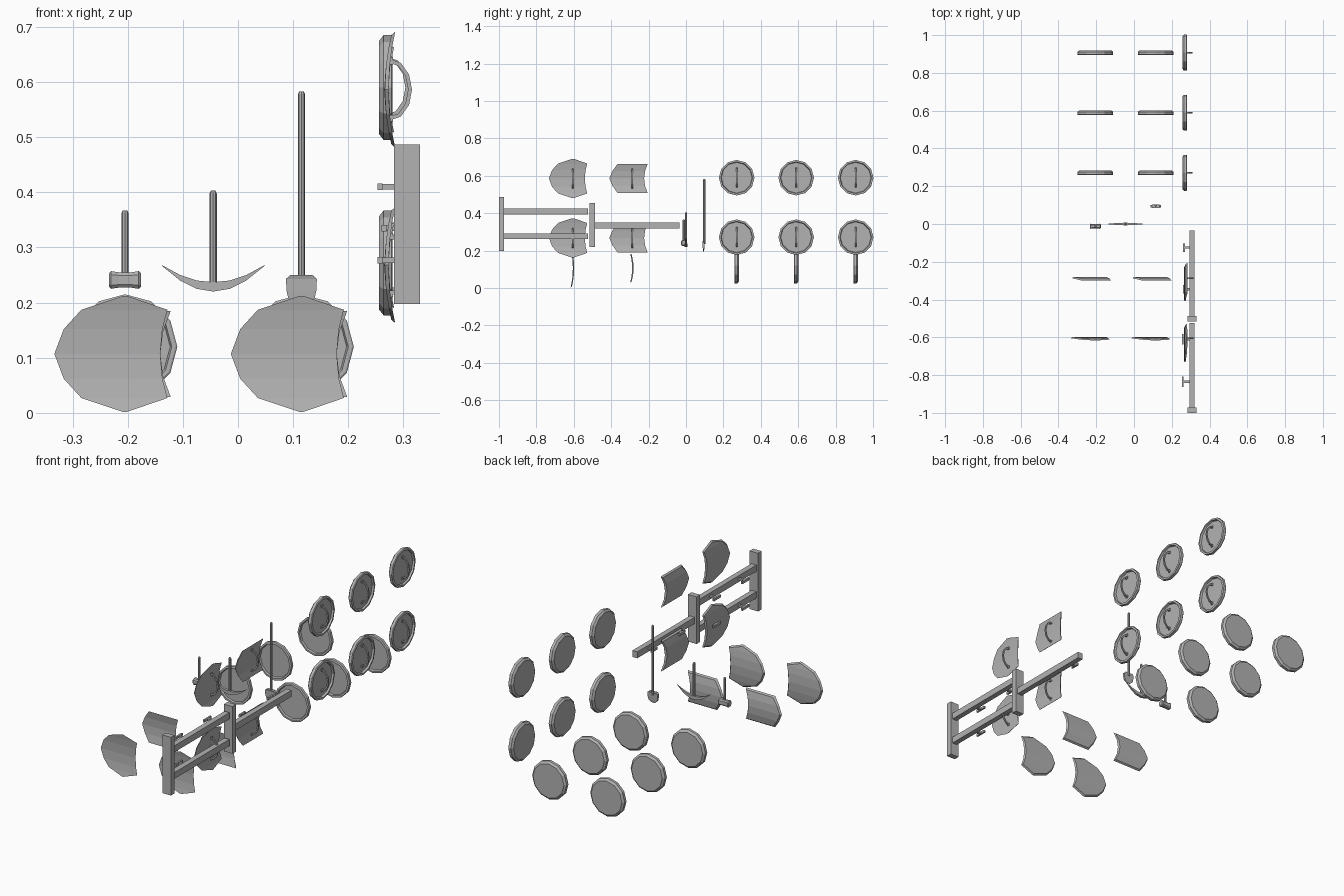
import bpy, bmesh, math
from mathutils import Matrix, Vector

if "Cube" in bpy.data.objects:
    bpy.data.objects.remove(bpy.data.objects["Cube"])

GREY = bpy.data.materials.new("plain_grey")
GREY.use_nodes = True
TONE = (0.45, 0.45, 0.45, 1)
GREY.diffuse_color = TONE
GREY.node_tree.nodes["Principled BSDF"].inputs["Base Color"].default_value = TONE


def finish(name, bm, matrix=Matrix()):
    bmesh.ops.recalc_face_normals(bm, faces=bm.faces)
    mesh = bpy.data.meshes.new(name)
    bm.to_mesh(mesh)
    bm.free()
    mesh.materials.append(GREY)
    ob = bpy.data.objects.new(name, mesh)
    ob.matrix_world = matrix
    bpy.context.collection.objects.link(ob)
    return ob


def add_loft(bm, sections):
    """Skin a row of equal-sized closed sections and cap both ends."""
    rings = [[bm.verts.new(p) for p in s] for s in sections]
    n = len(rings[0])
    for a, b in zip(rings, rings[1:]):
        for i in range(n):
            j = (i + 1) % n
            bm.faces.new((a[i], a[j], b[j], b[i]))
    bm.faces.new(rings[0])
    bm.faces.new(rings[-1])


def loft(name, sections, matrix=Matrix()):
    bm = bmesh.new()
    add_loft(bm, sections)
    return finish(name, bm, matrix)


def add_box(bm, lo, hi):
    (x0, y0, z0), (x1, y1, z1) = lo, hi
    add_loft(bm, [[(x0, y0, z), (x1, y0, z), (x1, y1, z), (x0, y1, z)] for z in (z0, z1)])


def circle(x, y, z, r, n=8):
    return [(x + r * math.cos(math.tau * i / n), y + r * math.sin(math.tau * i / n), z)
            for i in range(n)]


# Shields face local +y
def round_shield(name, matrix):
    profile = [(0.085, 0.012), (0.095, 0.004), (0.095, -0.010), (0.092, -0.012),
               (0.085, -0.012), (0.082, -0.003)]
    turn = Matrix.Rotation(math.radians(-90), 4, "X")
    loft(name, [circle(0, 0, y, r, 12) for r, y in profile], matrix @ turn)


def bowed_shield(name, matrix, rows, bow, thick):
    """rows: height, left and right edge of the upper half, mirrored downwards."""
    top = rows[-1][0]
    sections = []
    full = [(-z, l, r) for z, l, r in reversed(rows[1:])] + rows
    for z, l, r in full:
        d = -bow * (z / top) ** 2
        inset = min(0.006, (r - l) / 3)
        zf = z * (1 - 0.006 / top)
        sections.append([(l, d, z), (r, d, z), (r - inset, d + thick, zf),
                         (l + inset, d + thick, zf)])
    loft(name, sections, matrix)


POINTED = [(0, -0.128, 0.064), (0.045, -0.111, 0.068), (0.08, -0.079, 0.077),
           (0.105, -0.004, 0.004)]
SQUARED = [(0, -0.122, 0.064), (0.04, -0.105, 0.069), (0.078, -0.078, 0.083)]


def grip(name, matrix):
    """Bent strap handle with a small mount at each end."""
    path = [(-0.002, 0.052), (-0.020, 0.046), (-0.034, 0.026), (-0.039, 0)]
    path += [(y, -z) for y, z in reversed(path[:-1])]
    h = 0.0035
    bm = bmesh.new()
    sections = []
    for i, (y, z) in enumerate(path):
        a, b = path[max(i - 1, 0)], path[min(i + 1, len(path) - 1)]
        t = Vector((0, b[0] - a[0], b[1] - a[1])).normalized()
        side = t.cross(Vector((1, 0, 0))) * h
        p = Vector((0, y, z))
        w = Vector((h, 0, 0))
        sections.append([p + w + side, p - w + side, p - w - side, p + w - side])
    add_loft(bm, sections)
    for s in (1, -1):
        add_box(bm, (-0.006, -0.008, s * 0.052 - 0.006), (0.006, 0.001, s * 0.052 + 0.006))
    finish(name, bm, matrix)


def make_shield(kind, name, matrix):
    if kind == "round":
        round_shield(name, matrix)
    elif kind == "pointed":
        bowed_shield(name, matrix, POINTED, 0.012, 0.007)
    else:
        bowed_shield(name, matrix, SQUARED, 0.010, 0.008)


ROWS = [("pointed", -0.605, 0.107, 0.273), ("squared", -0.288, 0.107, 0.273),
        ("round", 0.271, 0.12, 0.268), ("round", 0.589, 0.12, 0.268),
        ("round", 0.907, 0.12, 0.268)]
SIDEWAYS = Matrix.Rotation(math.radians(90), 4, "Z")

for kind, y, z, wall_x in ROWS:
    # loose shields
    for x in (-0.205, 0.115):
        make_shield(kind, kind + "_shield", Matrix.Translation((x, y, z)))
    # gripped shields, turned sideways
    for level in (0.152, 0.47):
        place = Matrix.Translation((wall_x, y, z + level + (0.009 if z < 0.11 else 0))) @ SIDEWAYS
        make_shield(kind, kind + "_gripped_shield", place)
        grip(kind + "_shield_grip", place)


# Racks: a post with rails and T-shaped pegs
def rack(name, y0, y1, z0, z1, rail_heights, pegs, head_x, head_half):
    bm = bmesh.new()
    add_box(bm, (0.283, y0, z0), (0.33, y0 + 0.028, z1))
    finish(name + "_post", bm)
    for z in rail_heights:
        bm = bmesh.new()
        add_box(bm, (0.293, y0 + 0.028, z - 0.016), (0.32, y1, z + 0.016))
        finish(name + "_rail", bm)
        for y in pegs:
            bm = bmesh.new()
            add_box(bm, (head_x + 0.009, y - 0.006, z - 0.005), (0.294, y + 0.006, z + 0.005))
            add_box(bm, (head_x, y - head_half, z - 0.006), (head_x + 0.009, y + head_half, z + 0.006))
            finish(name + "_peg", bm)


rack("double_rack", -1.0, -0.525, 0.197, 0.487, (0.41, 0.277), (-0.61, -0.835), 0.253, 0.028)
rack("single_rack", -0.515, -0.035, 0.22, 0.455, (0.335,), (-0.125, -0.345), 0.26, 0.022)


# Tools
def tool_handle(name, x, y, z0, z1):
    loft(name, [circle(x, y, z0, 0.0065), circle(x, y, z1 - 0.005, 0.0065),
                circle(x, y, z1, 0.004)])


tool_handle("hammer_handle", -0.205, -0.012, 0.24, 0.367)
tool_handle("pick_handle", -0.045, 0, 0.222, 0.403)
tool_handle("shovel_handle", 0.115, 0.098, 0.235, 0.583)


def hammer_section(x, h):
    c = 0.6 * h
    ring = [(h, c), (c, h), (-c, h), (-h, c), (-h, -c), (-c, -h), (c, -h), (h, -c)]
    return [(-0.205 + x, -0.012 + 0.85 * a, 0.241 + b) for a, b in ring]


loft("hammer_head", [hammer_section(x, h) for x, h in
                     [(-0.029, 0.012), (-0.025, 0.016), (-0.012, 0.014),
                      (0.012, 0.014), (0.025, 0.016), (0.029, 0.012)]])

# crescent pick head, mirrored about its handle
half = [(0, 0.22, 0.237, 0.007), (0.03, 0.225, 0.24, 0.006),
        (0.06, 0.240, 0.25, 0.004), (0.093, 0.2665, 0.268, 0.001)]
arc = [(-x, a, b, t) for x, a, b, t in reversed(half[1:])] + half
loft("pick_head", [[(x - 0.045, -t, a), (x - 0.045, t, a), (x - 0.045, t, b),
                    (x - 0.045, -t, b)] for x, a, b, t in arc])

# shovel blade
blade = [(0.25, 0.02, 0.008), (0.243, 0.028, 0.006), (0.222, 0.027, 0.005),
         (0.208, 0.024, 0.004), (0.196, 0.010, 0.002)]
loft("shovel_blade", [[(0.115 - w, 0.094 - t, z), (0.115 + w, 0.094 - t, z),
                       (0.115 + w, 0.094 + t, z), (0.115 - w, 0.094 + t, z)]
                      for z, w, t in blade])
